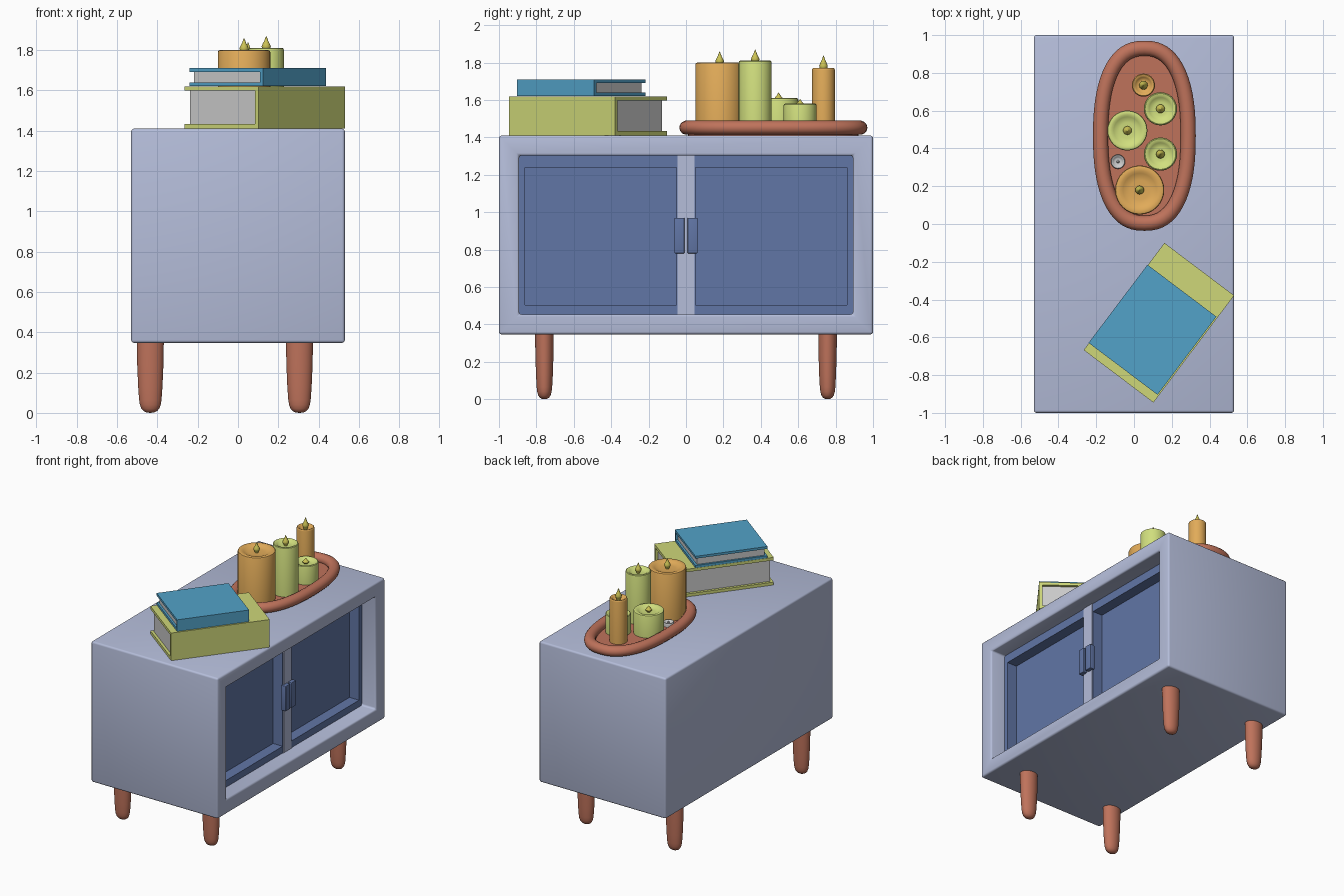
import bpy, bmesh, math
from mathutils import Matrix, Vector

if "Cube" in bpy.data.objects:
    bpy.data.objects.remove(bpy.data.objects["Cube"])

COLORS = {
    "cabinet_paint": (0.46, 0.51, 0.70), "door_paint": (0.12, 0.18, 0.38),
    "wood": (0.52, 0.17, 0.105), "blue_cover": (0.085, 0.36, 0.58),
    "green_cover": (0.62, 0.68, 0.19), "orange_wax": (0.76, 0.41, 0.10),
    "green_wax": (0.64, 0.74, 0.21), "flame": (0.60, 0.54, 0.09),
}
MATS = {}
for key, rgb in COLORS.items():
    MATS[key] = bpy.data.materials.new(key)
    MATS[key].diffuse_color = (*rgb, 1)


def finish(bm, name, mat=None, matrix=None):
    bmesh.ops.recalc_face_normals(bm, faces=bm.faces)
    for f in bm.faces:
        f.smooth = True
    for e in bm.edges:
        e.smooth = e.calc_face_angle(0) < math.radians(40)
    me = bpy.data.meshes.new(name)
    bm.to_mesh(me)
    bm.free()
    ob = bpy.data.objects.new(name, me)
    if mat:
        me.materials.append(MATS[mat])
    if matrix:
        ob.matrix_world = matrix
    bpy.context.collection.objects.link(ob)
    return ob


def add_box(bm, lo, hi):
    lo, hi = Vector(lo), Vector(hi)
    m = Matrix.Translation((lo + hi) / 2) @ Matrix.Diagonal((*(hi - lo), 1))
    bmesh.ops.create_cube(bm, size=1, matrix=m)


def boxes(name, pairs, mat=None, bevel=0, matrix=None):
    bm = bmesh.new()
    for lo, hi in pairs:
        add_box(bm, lo, hi)
    if bevel:
        bmesh.ops.bevel(bm, geom=list(bm.edges), offset=bevel, segments=3, profile=0.5, affect='EDGES')
    return finish(bm, name, mat, matrix)


def lathe(name, profile, center, mat=None, sx=1, sy=1, n=32):
    """Revolve (radius, z) points; a radius of 0 closes an end."""
    bm = bmesh.new()
    rings = []
    for r, z in profile:
        if r == 0:
            rings.append([bm.verts.new((center[0], center[1], z))] * n)
        else:
            rings.append([bm.verts.new((center[0] + r * sx * math.cos(2 * math.pi * i / n),
                                        center[1] + r * sy * math.sin(2 * math.pi * i / n), z))
                          for i in range(n)])
    for a, b in zip(rings, rings[1:]):
        for i in range(n):
            j = (i + 1) % n
            quad = list(dict.fromkeys((a[i], a[j], b[j], b[i])))
            bm.faces.new(quad)
    return finish(bm, name, mat)


# cabinet body with a recess on the +x side
bm = bmesh.new()
add_box(bm, (-0.53, -1, 0.347), (0.53, 1, 1.41))
face = max(bm.faces, key=lambda f: f.calc_center_median().x)
bmesh.ops.inset_region(bm, faces=[face], thickness=0.107, use_even_offset=True)
bmesh.ops.inset_individual(bm, faces=[face], thickness=0, depth=-0.22)
sharp = [e for e in bm.edges if e.calc_face_angle(0) > 0.5 and max(abs(v.co.x) for v in e.verts) > 0.5]
bmesh.ops.bevel(bm, geom=sharp, offset=0.014, segments=3, profile=0.5, affect='EDGES')
finish(bm, "cabinet_body", "cabinet_paint")

# centre post between the doors
boxes("centre_post", [((0.30, -0.046, 0.45), (0.415, 0.046, 1.305))], "cabinet_paint")

# doors: recessed panel with a raised rim, plus handle
for side, name in ((-1, "left"), (1, "right")):
    def span(a, b, x0, x1, z0, z1):
        ya, yb = sorted((a * side, b * side))
        return ((x0, ya, z0), (x1, yb, z1))
    boxes(name + "_door", [
        span(0.04, 0.895, 0.305, 0.33, 0.45, 1.306),
        span(0.86, 0.895, 0.32, 0.41, 0.45, 1.306),
        span(0.044, 0.052, 0.32, 0.41, 0.45, 1.306),
        span(0.05, 0.865, 0.32, 0.41, 0.45, 0.505),
        span(0.05, 0.865, 0.32, 0.41, 1.24, 1.306)], "door_paint")
    boxes(name + "_handle", [span(0.008, 0.062, 0.405, 0.443, 0.78, 0.97)], "door_paint", 0.004)

# tapered legs with rounded feet
leg = [(0, 0), (0.28, 0.002), (0.5, 0.009), (0.66, 0.021), (0.77, 0.04), (0.83, 0.065), (0.9, 0.13),
       (0.97, 0.24), (1, 0.355), (0, 0.355)]
for x, xn in ((-0.435, "back"), (0.305, "front")):
    for y, yn in ((-0.757, "left"), (0.757, "right")):
        lathe(f"{xn}_{yn}_leg", leg, (x, y), "wood", 0.067, 0.05)

# tray: round rim swept along a superellipse, and a floor
TC, N, M = (0.055, 0.467), 64, 14


def oval(t, a, b, p=2.4):
    c, s = math.cos(t), math.sin(t)
    return (TC[0] + a * math.copysign(abs(c) ** (2 / p), c),
            TC[1] + b * math.copysign(abs(s) ** (2 / p), s))


bm = bmesh.new()
grid = []
for i in range(N):
    t = 2 * math.pi * i / N
    ring = []
    for k in range(M):
        u = 2 * math.pi * k / M
        off = 0.04 * math.cos(u)
        ring.append(bm.verts.new((*oval(t, 0.232 + off, 0.463 + off), 1.452 + 0.038 * math.sin(u))))
    grid.append(ring)
for i in range(N):
    a, b = grid[i], grid[(i + 1) % N]
    for k in range(M):
        l = (k + 1) % M
        bm.faces.new((a[k], b[k], b[l], a[l]))
finish(bm, "tray_rim", "wood")
bm = bmesh.new()
lower, upper = ([bm.verts.new((*oval(2 * math.pi * i / N, 0.225, 0.455), z)) for i in range(N)]
                for z in (1.411, 1.44))
bm.faces.new(lower)
bm.faces.new(upper)
for i in range(N):
    j = (i + 1) % N
    bm.faces.new((lower[i], lower[j], upper[j], upper[i]))
finish(bm, "tray_floor", "wood")

# candles: x, y, radius, top, flame tip, wax
candles = [
    (0.05, 0.735, 0.061, 1.77, 1.84, "orange_wax"),
    (0.14, 0.61, 0.088, 1.58, 1.605, "green_wax"),
    (-0.035, 0.495, 0.106, 1.61, 1.64, "green_wax"),
    (0.14, 0.37, 0.088, 1.81, 1.87, "green_wax"),
    (0.03, 0.18, 0.13, 1.80, 1.86, "orange_wax"),
    (-0.085, 0.33, 0.038, 1.468, 1.475, None),
]
for i, (x, y, r, top, tip, wax) in enumerate(candles, 1):
    d = min(0.018, (top - 1.44) * 0.4)
    lathe(f"candle_{i}", [(0, 1.435), (r, 1.435), (r, top - 0.01), (r * 0.975, top - 0.003), (r * 0.92, top),
                          (r * 0.78, top - 0.002), (r * 0.68, top - d * 0.45), (r * 0.56, top - d * 0.85),
                          (r * 0.4, top - d), (0, top - d)], (x, y), wax)
    # wick and teardrop flame
    b, w = top - d - 0.002, 0.023 if wax else 0.008
    h = tip - b
    lathe(f"flame_{i}", [(0, b), (w * 0.55, b), (w * 0.6, b + h * 0.12), (w * 0.9, b + h * 0.25),
                         (w, b + h * 0.36), (w * 0.75, b + h * 0.52), (w * 0.42, b + h * 0.7),
                         (w * 0.2, b + h * 0.88), (0, tip)],
          (x, y), "flame" if wax else None, n=16)


# books: C-shaped cover with the spine on local +x, and a page block
def book(name, center, z0, z1, w, l, t, inset, mat):
    m = Matrix.Translation((*center, 0)) @ Matrix.Rotation(math.radians(-37), 4, 'Z')
    w, l = w / 2, l / 2
    outline = [(-w, z0), (w, z0), (w, z1), (-w, z1), (-w, z1 - t), (w - t, z1 - t), (w - t, z0 + t), (-w, z0 + t)]
    bm = bmesh.new()
    f = bm.faces.new([bm.verts.new((x, -l, z)) for x, z in outline])
    ext = bmesh.ops.extrude_face_region(bm, geom=[f])
    bmesh.ops.translate(bm, vec=(0, 2 * l, 0), verts=[v for v in ext["geom"] if isinstance(v, bmesh.types.BMVert)])
    finish(bm, name + "_cover", mat, m)
    boxes(name + "_pages", [((-w + inset, -l + inset, z0 + t * 0.9), (w - t * 0.9, l - inset, z1 - t * 0.9))],
          None, 0, m)


book("large_book", (0.132, -0.523), 1.411, 1.62, 0.462, 0.71, 0.022, 0.02, "green_cover")
book("small_book", (0.098, -0.56), 1.622, 1.71, 0.457, 0.518, 0.018, 0.015, "blue_cover")

for m in bpy.data.materials:
    if m.users and not m.is_grease_pencil:
        m.use_nodes = True
        m.node_tree.nodes["Principled BSDF"].inputs["Base Color"].default_value = m.diffuse_color
